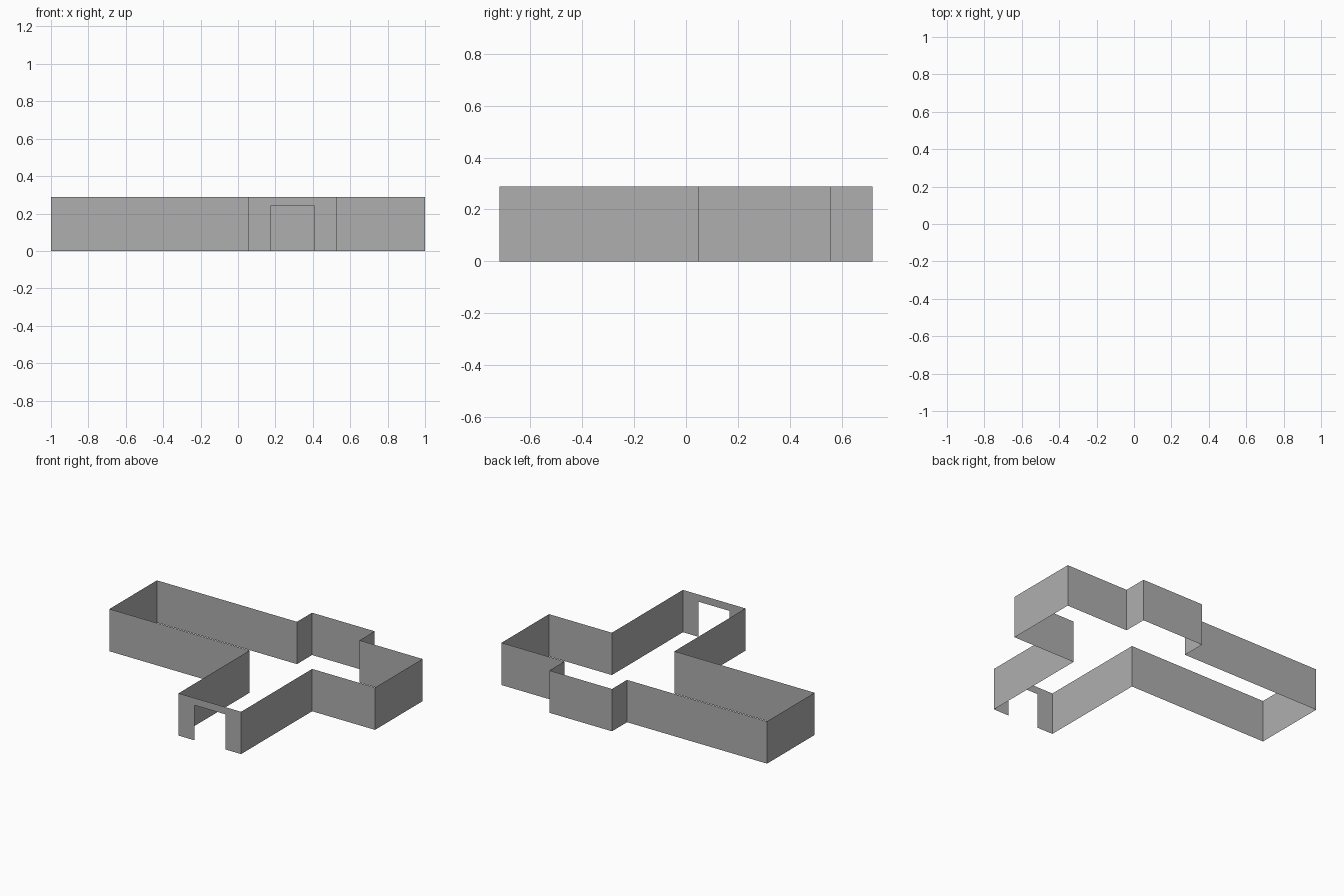
import bpy, bmesh

if "Cube" in bpy.data.objects:
    bpy.data.objects.remove(bpy.data.objects["Cube"])

H = 0.288                     # wall height
X0, X1, X2, X3 = -1.0, 0.055, 0.526, 1.0
Y0, Y1, Y2, Y3 = -0.718, 0.046, 0.556, 0.718
DOOR_L, DOOR_R, DOOR_H = 0.174, 0.408, 0.239

grey = bpy.data.materials.new("dark_grey")
grey.diffuse_color = (0.43, 0.43, 0.43, 1)
grey.use_nodes = True
grey.node_tree.nodes["Principled BSDF"].inputs["Base Color"].default_value = grey.diffuse_color


def make_object(name, polygons):
    """Mesh object made of flat single-sided sheets."""
    bm = bmesh.new()
    for poly in polygons:
        bm.faces.new([bm.verts.new(p) for p in poly])
    bmesh.ops.remove_doubles(bm, verts=bm.verts[:], dist=1e-5)
    mesh = bpy.data.meshes.new(name)
    bm.to_mesh(mesh)
    bm.free()
    mesh.materials.append(grey)
    obj = bpy.data.objects.new(name, mesh)
    bpy.context.collection.objects.link(obj)
    return obj


def walls(path):
    """One upright sheet per segment of an open floor-plan path."""
    return [[(*a, 0), (*b, 0), (*b, H), (*a, H)] for a, b in zip(path, path[1:])]


# outer walls: counter-clockwise plan from the right to the left side of the entrance
plan = [(X2, Y0), (X2, Y1), (X3, Y1), (X3, Y2), (X2, Y2), (X2, Y3),
        (X1, Y3), (X1, Y2), (X0, Y2), (X0, Y1), (X1, Y1), (X1, Y0)]
make_object("outer_walls", walls(plan))

# entrance wall: one sheet wrapping around the doorway
outline = [(X1, 0), (DOOR_L, 0), (DOOR_L, DOOR_H), (DOOR_R, DOOR_H),
           (DOOR_R, 0), (X2, 0), (X2, H), (X1, H)]
make_object("entrance_wall", [[(x, Y0, z) for x, z in outline]])
